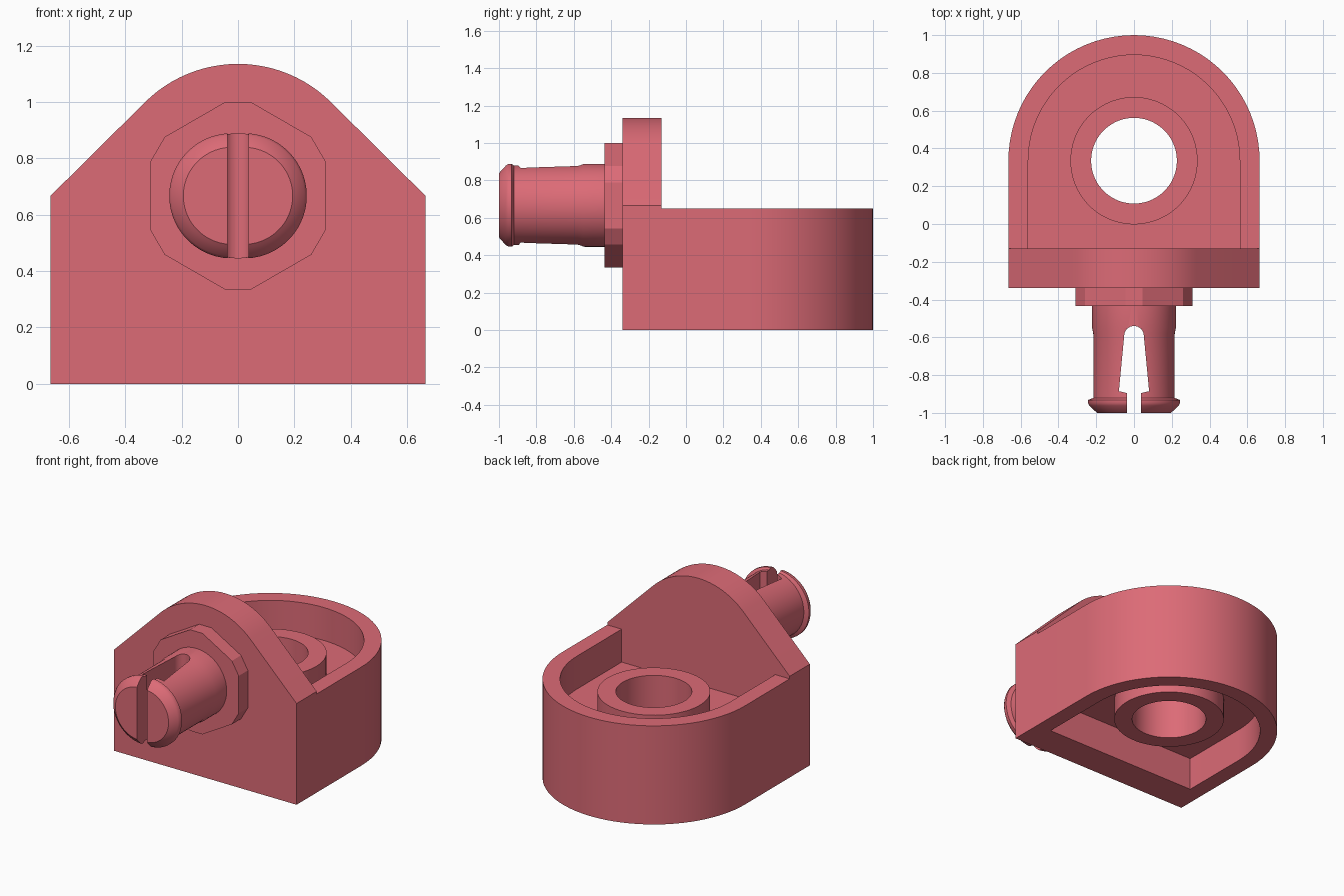
import bpy, bmesh, math
from mathutils import Matrix

cube = bpy.data.objects.get("Cube")
if cube:
    bpy.data.objects.remove(cube, do_unlink=True)

# One rosy red plastic for every part
red = bpy.data.materials.new("rosy_red")
red.use_nodes = True
colour = (0.72, 0.147, 0.183, 1)
red.diffuse_color = colour
red.node_tree.nodes["Principled BSDF"].inputs["Base Color"].default_value = colour

# Facing forward: a shape built along z is turned to run along y
FORWARD = Matrix.Rotation(math.radians(90), 4, "X")


def finish(name, bm, matrix=Matrix()):
    bmesh.ops.transform(bm, matrix=matrix, verts=bm.verts)
    bmesh.ops.recalc_face_normals(bm, faces=bm.faces)
    mesh = bpy.data.meshes.new(name)
    bm.to_mesh(mesh)
    bm.free()
    mesh.materials.append(red)
    obj = bpy.data.objects.new(name, mesh)
    bpy.context.collection.objects.link(obj)
    return obj


def smooth(obj):
    bpy.ops.object.select_all(action="DESELECT")
    obj.select_set(True)
    bpy.context.view_layer.objects.active = obj
    bpy.ops.object.shade_smooth_by_angle(angle=math.radians(30))


def prism(name, outline, low, high, matrix=Matrix()):
    """Extrude a flat outline from low to high."""
    bm = bmesh.new()
    face = bm.faces.new([bm.verts.new((x, y, low)) for x, y in outline])
    top = bmesh.ops.extrude_face_region(bm, geom=[face])["geom"]
    verts = [v for v in top if isinstance(v, bmesh.types.BMVert)]
    bmesh.ops.translate(bm, verts=verts, vec=(0, 0, high - low))
    return finish(name, bm, matrix)


def lathe(name, profile, closed, matrix=Matrix(), spread=None, steps=64):
    """Spin (radius, height) points about z; spread(height) pushes the halves apart."""
    bm = bmesh.new()
    rings = []
    for r, h in profile:
        ring = []
        for i in range(steps):
            a = math.tau * (i + 0.5) / steps
            x = r * math.cos(a)
            if spread:
                x += math.copysign(spread(h), x)
            ring.append(bm.verts.new((x, r * math.sin(a), h)))
        rings.append(ring)
    pairs = list(zip(rings, rings[1:]))
    if closed:
        pairs.append((rings[-1], rings[0]))
    else:
        bm.faces.new(rings[0])
        bm.faces.new(rings[-1])
    for a, b in pairs:
        for i in range(steps):
            j = (i + 1) % steps
            bm.faces.new((a[i], a[j], b[j], b[i]))
    return finish(name, bm, matrix)


def cut(obj, cutter):
    mod = obj.modifiers.new("cut", "BOOLEAN")
    mod.operation = "DIFFERENCE"
    mod.solver = "EXACT"
    mod.object = cutter
    bpy.context.view_layer.objects.active = obj
    bpy.ops.object.modifier_apply(modifier=mod.name)
    bpy.data.objects.remove(cutter, do_unlink=True)


def arc(cx, cy, r, start, end, steps):
    angles = [math.radians(start + (end - start) * i / steps) for i in range(steps + 1)]
    return [(cx + r * math.cos(a), cy + r * math.sin(a)) for a in angles]


def u_shape(r, front):
    return [(r, front)] + arc(0, EYE_Y, r, 0, 180, 40) + [(-r, front)]


WIDE, EYE_Y, AXIS_Z = 0.665, 0.335, 0.667
BACK, FRONT = -0.13, -0.34

# Front plate with sloping shoulders and a rounded top
plate = prism("front_plate",
              [(-WIDE, 0), (WIDE, 0), (WIDE, AXIS_Z)]
              + arc(0, AXIS_Z, 0.468, 45, 135, 24) + [(-WIDE, AXIS_Z)],
              -BACK, -FRONT, FORWARD)
smooth(plate)

# Rounded outer wall
wall = prism("outer_wall", u_shape(WIDE, BACK) + u_shape(0.56, BACK)[::-1], 0, 0.65)
smooth(wall)

# Web between wall and boss
web = prism("web", u_shape(0.6, BACK - 0.02), 0.217, 0.433)
cut(web, prism("boss_cutter", arc(0, EYE_Y, 0.29, 0, 354, 59), 0, 1))

# Hollow boss
boss = lathe("boss", [(0.227, 0.083), (0.337, 0.083), (0.337, 0.567), (0.227, 0.567)],
             True, Matrix.Translation((0, EYE_Y, 0)))
smooth(boss)

# Collar: a hexagon with clipped corners
quarter = [(0.31, 0.123), (0.26, 0.209), (0.045, 0.333)]
half = quarter + [(-x, z) for x, z in reversed(quarter)]
collar = prism("collar", [(x, AXIS_Z + z) for x, z in half + [(-x, -z) for x, z in half]],
               -FRONT, 0.435, FORWARD)

# Split pin with a flared, bevelled head
pin = lathe("split_pin",
            [(0.222, 0.42), (0.222, 0.55), (0.216, 0.58), (0.215, 0.92), (0.222, 0.932),
             (0.222, 0.948), (0.214, 0.962), (0.185, 0.99), (0.172, 1.0)],
            False, Matrix.Translation((0, 0, AXIS_Z)) @ FORWARD,
            lambda h: 0.022 if h > 0.925 else 0)
slot_side = [(0.037, -1.1), (0.037, -0.895), (0.08, -0.885)]
slot = (slot_side + arc(0, -0.592, 0.052, 0, 180, 16)
        + [(-x, y) for x, y in reversed(slot_side)])
cut(pin, prism("slot_cutter", slot, 0.3, 1.05))
smooth(pin)
